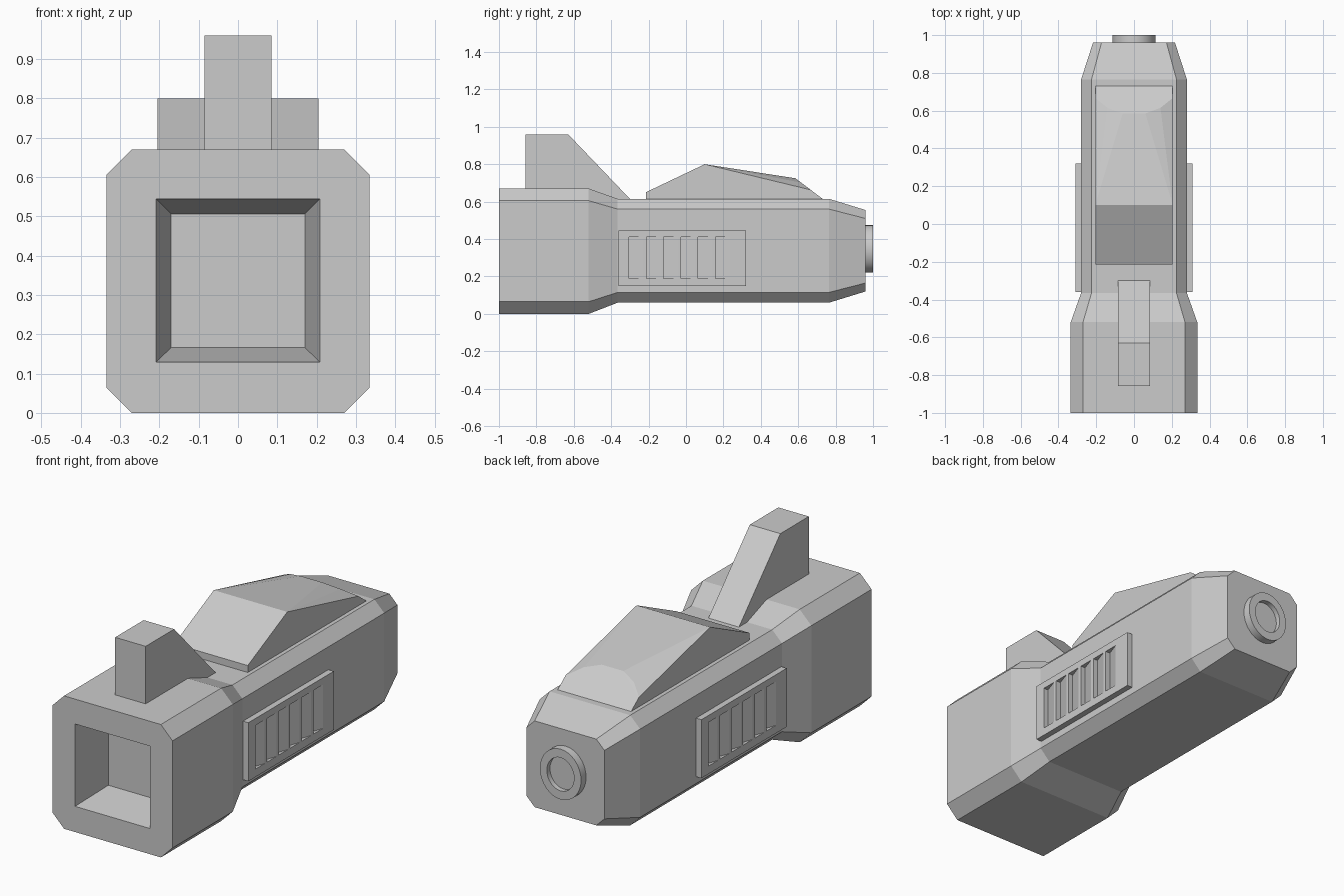
import bpy, bmesh, math
from mathutils import Vector

if "Cube" in bpy.data.objects:
    bpy.data.objects.remove(bpy.data.objects["Cube"])


def finish(name, bm):
    bmesh.ops.recalc_face_normals(bm, faces=bm.faces)
    me = bpy.data.meshes.new(name)
    bm.to_mesh(me)
    bm.free()
    ob = bpy.data.objects.new(name, me)
    bpy.context.collection.objects.link(ob)
    return ob


def loft(name, rings, closed=False):
    """Skin equal-length rings; cap the ends, or join last ring to first."""
    bm = bmesh.new()
    rows = [[bm.verts.new(p) for p in r] for r in rings]
    n = len(rows[0])
    pairs = list(zip(rows, rows[1:])) + ([(rows[-1], rows[0])] if closed else [])
    for a, b in pairs:
        for i in range(n):
            bm.faces.new((a[i], a[(i + 1) % n], b[(i + 1) % n], b[i]))
    if not closed:
        bm.faces.new(rows[0])
        bm.faces.new(rows[-1])
    return finish(name, bm)


def octagon(y, w, z0, z1, c):
    right = [(w - c, z0), (w, z0 + c), (w, z1 - c), (w - c, z1)]
    return [(x, y, z) for x, z in right + [(-x, z) for x, z in reversed(right)]]


def rect(y, w, z0, z1):
    return [(-w, y, z0), (w, y, z0), (w, y, z1), (-w, y, z1)]


def box(name, x0, x1, y0, y1, z0, z1):
    return loft(name, [[(x0, y, z0), (x1, y, z0), (x1, y, z1), (x0, y, z1)] for y in (y0, y1)])


# Chamfered body with wide front block and tapered rear
body = loft("body", [octagon(-1, .335, 0, .67, .065), octagon(-.52, .335, 0, .67, .065),
                     octagon(-.365, .28, .06, .615, .055), octagon(.765, .28, .06, .615, .055),
                     octagon(.96, .217, .12, .555, .045)])

# Tapered square recess in the front
cutter = loft("recess_cutter", [rect(-1.1, .227, .112, .563), rect(-.79, .17, .166, .506)])
cutter.hide_render = True
mod = body.modifiers.new("recess", 'BOOLEAN')
mod.operation = 'DIFFERENCE'
mod.solver = 'EXACT'
mod.object = cutter
bpy.context.view_layer.objects.active = body
bpy.ops.object.modifier_apply(modifier=mod.name)
bpy.data.objects.remove(cutter)

# Upright fin on the front block
fin = [(-.857, .6), (-.857, .96), (-.63, .96), (-.3, .615), (-.3, .6)]
loft("top_fin", [[(x, y, z) for y, z in fin] for x in (-.085, .085)])

# Faceted hump on top, rear end narrowing to an arch
bm = bmesh.new()
for x, y, z in [(.205, -.215, .6), (.205, -.215, .65), (.205, .1, .8), (.205, .73, .6),
                (.205, .73, .615), (.205, .667, .663), (.14, .615, .702), (.06, .585, .725)]:
    for s in (-1, 1):
        bm.verts.new((s * x, y, z))
bmesh.ops.convex_hull(bm, input=bm.verts)
bmesh.ops.dissolve_limit(bm, angle_limit=math.radians(.5), verts=bm.verts, edges=bm.edges)
finish("top_hump", bm)

# Louvred side panels; the left one is the right one turned half around
X_IN, X_OUT, X_DEEP = .27, .31, .284
profile = [(X_IN, -.36), (X_OUT, -.36)]
for i in range(6):
    y = -.305 + .0925 * i
    profile += [(X_OUT, y), (X_DEEP, y), (X_OUT, y + .075)]
profile += [(X_OUT, .32), (X_IN, .32)]
for side, s in (("right", 1), ("left", -1)):
    turned = [(x, y) if s > 0 else (-x, -.04 - y) for x, y in profile]
    loft(side + "_louvres", [[(x, y, z) for x, y in turned] for z in (.19, .41)])
    box(side + "_panel_bottom", s * X_IN, s * X_OUT, -.36, .32, .15, .19)
    box(side + "_panel_top", s * X_IN, s * X_OUT, -.36, .32, .41, .445)


# Round rear port with shallow dish
def oval(y, k):
    return [(.115 * k * math.cos(t * math.tau / 32), y, .347 + .127 * k * math.sin(t * math.tau / 32))
            for t in range(32)]


port = loft("rear_port", [oval(.94, 1), oval(1, 1), oval(1, .66), oval(.975, .66)])
bpy.ops.object.select_all(action='DESELECT')
port.select_set(True)
bpy.context.view_layer.objects.active = port
bpy.ops.object.shade_smooth_by_angle(angle=math.radians(30))
